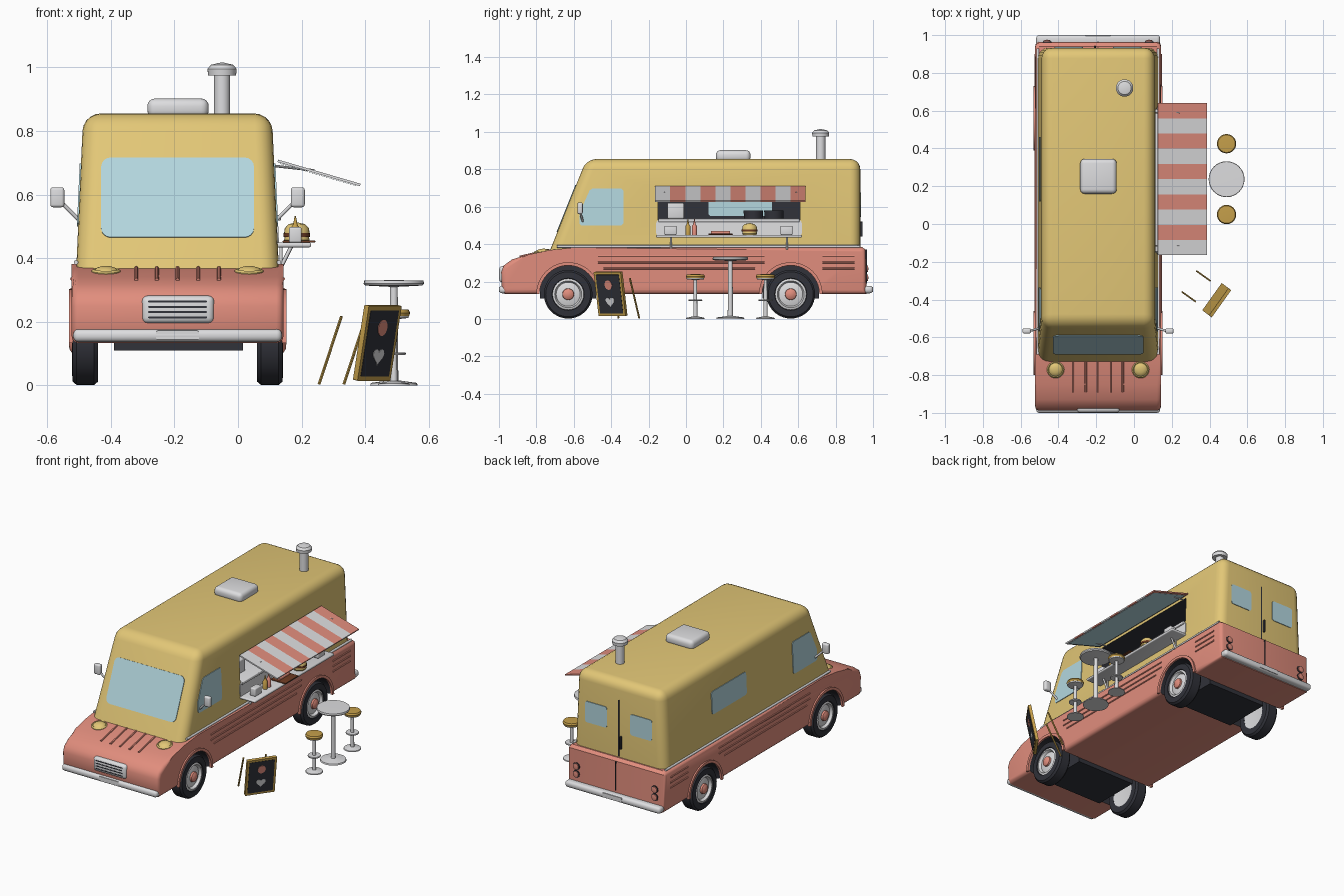
import bpy, bmesh, math
from mathutils import Vector, Matrix

if "Cube" in bpy.data.objects:
    bpy.data.objects.remove(bpy.data.objects["Cube"])

CX = -0.19  # centre line of the van


def mat(name, r, g, b):
    m = bpy.data.materials.new(name)
    m.diffuse_color = [(c / 255) ** 2.2 for c in (r, g, b)] + [1]
    m.use_nodes = True
    m.node_tree.nodes["Principled BSDF"].inputs["Base Color"].default_value = m.diffuse_color
    return m


PINK = mat("coral_pink", 224, 140, 124)
YELLOW = mat("mustard_yellow", 226, 198, 118)
GREY = mat("light_grey", 220, 220, 222)
GLASS = mat("pale_blue_glass", 178, 214, 222)
DARK = mat("charcoal", 52, 53, 60)
GOLD = mat("golden_wood", 196, 158, 76)
BROWN = mat("brown", 110, 62, 40)


def finish(bm, name, *mats, angle=35):
    bmesh.ops.remove_doubles(bm, verts=bm.verts, dist=1e-5)
    bmesh.ops.recalc_face_normals(bm, faces=bm.faces)
    me = bpy.data.meshes.new(name)
    bm.to_mesh(me)
    bm.free()
    for m in mats:
        me.materials.append(m)
    ob = bpy.data.objects.new(name, me)
    bpy.context.collection.objects.link(ob)
    smooth(ob, angle)
    return ob


def smooth(ob, angle=35):
    ob.data.polygons.foreach_set("use_smooth", [True] * len(ob.data.polygons))
    ob.data.set_sharp_from_angle(angle=math.radians(angle))


def box(name, lo, hi, m, bevel=0, seg=3):
    bm = bmesh.new()
    bmesh.ops.create_cube(bm, size=1)
    for v in bm.verts:
        v.co = [(a + b) / 2 + c * (b - a) for a, b, c in zip(lo, hi, v.co)]
    if bevel:
        bmesh.ops.bevel(bm, geom=bm.edges[:], offset=bevel, segments=seg, profile=0.5, affect='EDGES')
    return finish(bm, name, m)


def rod(name, a, b, r, m, seg=12):
    a, b = Vector(a), Vector(b)
    bm = bmesh.new()
    rot = (b - a).to_track_quat('Z', 'Y').to_matrix().to_4x4()
    bmesh.ops.create_cone(bm, cap_ends=True, segments=seg, radius1=r, radius2=r,
                          depth=(b - a).length, matrix=Matrix.Translation((a + b) / 2) @ rot)
    return finish(bm, name, m)


def lathe(name, prof, loc, m, axis=(0, 0, 1), seg=32):
    """Spin (radius, height) pairs around an axis."""
    bm = bmesh.new()
    rings = [[bm.verts.new((r * math.cos(t), r * math.sin(t), h)) for t in
              [2 * math.pi * i / seg for i in range(seg)]] for r, h in prof]
    for p, q in zip(rings, rings[1:]):
        for i in range(seg):
            j = (i + 1) % seg
            bm.faces.new((p[i], p[j], q[j], q[i]))
    rot = Vector(axis).to_track_quat('Z', 'Y').to_matrix().to_4x4()
    bm.transform(Matrix.Translation(loc) @ rot)
    return finish(bm, name, m)


def plate(name, pts, o, u, v, depth, m, back=0.004):
    """Thin slab with a 2D outline laid on the plane o + u, v."""
    o, u, v = Vector(o), Vector(u), Vector(v)
    n = u.cross(v).normalized()
    bm = bmesh.new()
    f = bm.faces.new([bm.verts.new(o + u * x + v * y - n * back) for x, y in pts])
    r = bmesh.ops.extrude_face_region(bm, geom=[f])
    for e in r["geom"]:
        if isinstance(e, bmesh.types.BMVert):
            e.co += n * (depth + back)
    return finish(bm, name, m)


def rr(w, h, r=0.02, cx=0, cy=0):
    """Rounded rectangle outline."""
    out = []
    for k, (sx, sy) in enumerate([(1, 1), (-1, 1), (-1, -1), (1, -1)]):
        for i in range(5):
            t = math.pi / 2 * (k + i / 4)
            out.append((cx + sx * (w / 2 - r) + r * math.cos(t), cy + sy * (h / 2 - r) + r * math.sin(t)))
    return out


def oval(w, h, cx=0, cy=0, n=20):
    return [(cx + w * math.cos(2 * math.pi * i / n), cy + h * math.sin(2 * math.pi * i / n)) for i in range(n)]


def cut(ob, cutter):
    """Subtract a cutter whose walls take the second material slot."""
    cutter.data.materials.clear()
    for m in ob.data.materials:
        cutter.data.materials.append(m)
    for p in cutter.data.polygons:
        p.material_index = 1
    mod = ob.modifiers.new("cut", 'BOOLEAN')
    mod.operation, mod.solver, mod.object = 'DIFFERENCE', 'EXACT', cutter
    bpy.context.view_layer.objects.active = ob
    bpy.ops.object.modifier_apply(modifier="cut")
    bpy.data.objects.remove(cutter)
    smooth(ob)


# Lower body: side profile pulled across the width, rounded along both sides
prof = [(-0.97, 0.133), (-0.985, 0.16), (-0.988, 0.25), (-0.975, 0.285), (-0.93, 0.318), (-0.85, 0.342),
        (-0.73, 0.368), (-0.6, 0.382), (0.94, 0.385), (0.96, 0.37), (0.965, 0.133)]
bm = bmesh.new()
sides = [[bm.verts.new((x, y, z)) for y, z in prof] for x in (CX - 0.333, CX + 0.333)]
caps = [bm.faces.new(s) for s in sides]
for i in range(len(prof)):
    j = (i + 1) % len(prof)
    bm.faces.new((sides[0][i], sides[0][j], sides[1][j], sides[1][i]))
bmesh.ops.bevel(bm, geom=list({e for f in caps for e in f.edges}), offset=0.022, segments=3,
                profile=0.5, affect='EDGES')
lower = finish(bm, "lower_body", PINK, DARK)

# Upper body: tapered box with a raked front
half = lambda z: 0.335 - 0.045 * z
bm = bmesh.new()
bmesh.ops.create_cube(bm, size=2)
for v in bm.verts:
    z = 0.855 if v.co.z > 0 else 0.36
    y = 0.932 if v.co.y > 0 else -0.73 + 0.4 * (z - 0.36)
    v.co = (CX + half(z) * v.co.x, y, z)
edges = [e for e in bm.edges if max(v.co.z for v in e.verts) > 0.5]
bmesh.ops.bevel(bm, geom=edges, offset=0.055, segments=5, profile=0.5, affect='EDGES')
upper = finish(bm, "upper_body", YELLOW, DARK)
cut(upper, box("hatch_cutter", (-0.47, -0.15, 0.52), (0.3, 0.61, 0.695), DARK))

# Wheels, arches and wheel wells
for y, end in ((-0.63, "front"), (0.56, "rear")):
    cut(lower, rod("arch_cutter", (-0.7, y, 0.13), (0.4, y, 0.13), 0.155, DARK, 40))
    box(end + "_wheel_well", (-0.39, y - 0.15, 0.11), (0.015, y + 0.15, 0.29), DARK)
    for s in (-1, 1):
        ax, c = (s, 0, 0), (CX + s * 0.29, y, 0.132)
        lathe(end + "_tyre", [(0.082, -0.04), (0.12, -0.04), (0.13, -0.028), (0.13, 0.028), (0.12, 0.04),
                              (0.086, 0.042), (0.08, 0.03)], c, DARK, ax, 40)
        lathe(end + "_rim", [(0, -0.03), (0.083, -0.038), (0.084, 0.036), (0.072, 0.04), (0.064, 0.024),
                             (0.045, 0.03), (0, 0.034)], c, GREY, ax)
        lathe(end + "_hub", [(0.032, 0.025), (0.03, 0.042), (0.018, 0.05), (0, 0.052)], c, PINK, ax, 20)
        # half-ring lip above the wheel
        ring = [(r * math.cos(t), r * math.sin(t)) for r, k in ((0.17, 1), (0.153, -1))
                for t in [math.pi * (i / 20 if k > 0 else 1 - i / 20) for i in range(21)]]
        plate(end + "_arch_lip", ring, (CX + s * 0.333, y, 0.133), (0, s, 0), (0, 0, 1), 0.009, PINK)

# Side ribs, trim, cab windows and mirrors
for s in (-1, 1):
    x = CX + s * 0.333
    for z in (0.27, 0.302, 0.335):
        a, b = (-0.44, 0.37) if z < 0.3 else (-0.47, 0.42)
        for y0, y1 in ((a, b), (0.73, 0.9)):
            rod("side_rib", (x, y0, z), (x, y1, z), 0.005, PINK, 8)
    rod("side_trim", (CX + s * 0.319, -0.69, 0.387), (CX + s * 0.319, 0.93, 0.387), 0.007, GREY)
    o, u, v = (CX + s * 0.335, 0, 0), (0, s, 0), (-s * 0.045, 0, 1)
    win = [(-0.57, 0.51), (-0.56, 0.5), (-0.345, 0.5), (-0.335, 0.51), (-0.335, 0.685), (-0.345, 0.697),
           (-0.5, 0.697), (-0.515, 0.688), (-0.57, 0.565)]
    plate("cab_window", [(s * a, b) for a, b in win], o, u, v, 0.004, GLASS)
    if s < 0:
        plate("kitchen_window", rr(0.34, 0.14, 0.015, -0.29, 0.62), o, u, v, 0.004, GLASS)
    rod("mirror_arm", (CX + s * 0.305, -0.55, 0.515), (CX + s * 0.365, -0.567, 0.575), 0.006, GREY)
    mx = CX + s * 0.378
    box("mirror", (mx - 0.022, -0.58, 0.56), (mx + 0.022, -0.552, 0.623), GREY, 0.009)
plate("kitchen_window_inside", rr(0.34, 0.14, 0.015, 0.29, 0.62), (-0.47, 0, 0), (0, 1, 0), (0, 0, 1), 0.004, GLASS)

# Windscreen, nose, grille, headlights
plate("windscreen", rr(0.48, 0.27, 0.03), (CX, -0.638, 0.59), (1, 0, 0), Vector((0, 0.4, 1)).normalized(), 0.004, GLASS)
box("grille", (-0.302, -0.999, 0.195), (-0.075, -0.95, 0.282), GREY, 0.018)
for i in range(4):
    z = 0.214 + 0.0165 * i
    plate("grille_slot", rr(0.185, 0.006, 0.003), (CX, -0.999, z), (1, 0, 0), (0, 0, 1), 0.001, DARK)
for i in range(5):
    x = CX + 0.065 * (i - 2)
    rod("hood_rib", (x, -0.89, 0.332), (x, -0.73, 0.369), 0.006, PINK, 8)
for s in (-1, 1):
    c = (CX + s * 0.225, -0.77, 0.354)
    lathe("headlight", [(0.046, -0.02), (0.046, 0.006), (0.04, 0.012), (0.036, 0.009), (0.03, 0.015),
                        (0.015, 0.02), (0, 0.021)], c, YELLOW, (0, -0.15, 1), 24)

# Bumpers and number plates
for name, y0, y1, py, d in (("front", -1.0, -0.935, -0.999, 1), ("rear", 0.945, 1.0, 0.999, -1)):
    box(name + "_bumper", (CX - 0.328, y0, 0.137), (CX + 0.328, y1, 0.177), GREY, 0.016)
    plate(name + "_number_plate", rr(0.135, 0.028, 0.005), (CX, py, 0.158), (d, 0, 0), (0, 0, 1), 0.001, GREY)

# Rear doors and tail lights
for s in (-1, 1):
    plate("rear_window", rr(0.15, 0.13, 0.015), (CX + s * 0.155, 0.932, 0.61), (-1, 0, 0), (0, 0, 1), 0.004, GLASS)
    for z in (0.22, 0.268):
        c = (CX + s * 0.27, 0.962, z)
        lathe("tail_light_rim", [(0.023, 0), (0.023, 0.005), (0, 0.005)], c, DARK, (0, 1, 0), 20)
        lathe("tail_light", [(0.019, 0), (0.018, 0.01), (0, 0.014)], c, PINK, (0, 1, 0), 20)
box("upper_door_seam", (CX - 0.003, 0.92, 0.39), (CX + 0.003, 0.934, 0.74), DARK)
box("lower_door_seam", (CX - 0.002, 0.95, 0.19), (CX + 0.002, 0.967, 0.37), DARK)
box("door_handle", (CX - 0.022, 0.925, 0.44), (CX - 0.012, 0.944, 0.52), DARK, 0.003)

# Roof vent and chimney
box("roof_vent", (-0.285, 0.16, 0.84), (-0.092, 0.345, 0.902), GREY, 0.024, 4)
lathe("chimney", [(0.025, 0.84), (0.025, 0.975), (0.044, 0.975), (0.046, 0.995), (0.035, 1.008), (0, 1.016)],
      (-0.05, 0.72, 0), GREY)

# Striped awning with a blue underside
o, v = Vector((0.125, 0, 0.706)), Vector((0.26, 0, -0.076)).normalized()
for i in range(10):
    y = -0.165 + 0.0805 * i
    plate("awning_stripe", [(-y, 0), (-y - 0.0805, 0), (-y - 0.0805, 0.27), (-y, 0.27)], o, (0, -1, 0), -v * -1,
          0.004, PINK if i % 2 else GREY)
plate("awning_lining", rr(0.78, 0.25, 0.01, -0.237, 0.135), o, (0, -1, 0), v, -0.006, GLASS, 0.007)
for y in (-0.115, 0.59):
    rod("awning_strut", (0.115, y, 0.69), (0.24, y, 0.676), 0.004, GREY, 8)

# Serving counter, shelf and brackets
plate("counter_panel", rr(0.78, 0.095, 0.025, 0.23, 0.485), (0.145, 0, 0), (0, 1, 0), (-0.045, 0, 1), 0.004, GREY, 0.02)
box("shelf", (0.115, -0.16, 0.434), (0.23, 0.62, 0.449), GREY, 0.006)
box("inner_counter", (-0.06, -0.148, 0.518), (0.135, 0.608, 0.536), GREY, 0.004)
for y in (-0.08, 0.54):
    rod("shelf_bracket", (0.135, y, 0.372), (0.168, y, 0.438), 0.006, GREY)
    rod("bracket_foot", (0.135, y, 0.37), (0.135, y, 0.44), 0.005, GREY)
    box("napkin_box", (0.16, y - 0.035, 0.449), (0.2, y + 0.03, 0.498), GREY, 0.006)
box("till", (-0.03, -0.1, 0.536), (0.06, -0.01, 0.62), GREY, 0.008)
for y in (0.36, 0.47):
    lathe("pan", [(0, 0.536), (0.05, 0.536), (0.052, 0.58), (0.044, 0.58), (0.042, 0.545), (0, 0.545)], (0.02, y, 0), DARK)

# Food and sauces
for y, m in ((0.01, GOLD), (0.045, PINK)):
    lathe("sauce_bottle", [(0, 0.449), (0.014, 0.449), (0.014, 0.495), (0.007, 0.505), (0.002, 0.533), (0, 0.533)],
          (0.18, y, 0), m, seg=16)
box("food_tray", (0.14, 0.12, 0.449), (0.243, 0.25, 0.456), BROWN, 0.003)
rod("sausage", (0.185, 0.135, 0.461), (0.185, 0.235, 0.461), 0.01, PINK)
for name, p, m in (("bun_base", [(0, 0), (0.036, 0), (0.04, 0.008), (0.038, 0.018), (0, 0.018)], YELLOW),
                   ("patty", [(0, 0.018), (0.042, 0.018), (0.042, 0.03), (0, 0.03)], BROWN),
                   ("bun_top", [(0, 0.03), (0.04, 0.03), (0.038, 0.045), (0.026, 0.058), (0, 0.064)], YELLOW)):
    lathe(name, p, (0.185, 0.34, 0.449), m, seg=24)

# Table and stools
lathe("table", [(0, 0), (0.075, 0), (0.072, 0.008), (0.014, 0.016), (0.012, 0.31), (0.09, 0.314), (0.095, 0.32),
                (0.093, 0.33), (0, 0.331)], (0.49, 0.237, 0), GREY)
for y in (0.05, 0.425):
    lathe("stool_frame", [(0, 0), (0.05, 0), (0.048, 0.006), (0.011, 0.014), (0.009, 0.208), (0.045, 0.212),
                          (0.048, 0.22), (0, 0.22)], (0.49, y, 0), GREY)
    lathe("stool_footrest", [(0.008, 0.098), (0.036, 0.096), (0.038, 0.1), (0.036, 0.104), (0.008, 0.104)],
          (0.49, y, 0), GREY, seg=24)
    lathe("stool_seat", [(0, 0.218), (0.048, 0.218), (0.051, 0.228), (0.046, 0.238), (0, 0.24)], (0.49, y, 0), GOLD)

# Menu board leaning on loose back legs
u, v = Vector((0.58, 0.81, 0)), Vector((0.036, -0.027, 0.235)).normalized()
o = Vector((0.42, -0.39, 0.016)) + v * 0.12
plate("board_frame", rr(0.178, 0.24, 0.004), o, u, v, 0.009, GOLD, 0.009)
plate("board_face", rr(0.152, 0.212, 0.004), o, u, v, 0.0105, DARK)
plate("board_ice", oval(0.024, 0.026, 0, 0.05), o, u, v, 0.0125, PINK)
heart = [(0.0018 * 16 * math.sin(t) ** 3, -0.04 + 0.0018 * (13 * math.cos(t) - 5 * math.cos(2 * t) - 2 * math.cos(3 * t)
          - math.cos(4 * t))) for t in [2 * math.pi * i / 28 for i in range(28)]]
plate("board_heart", heart, o, u, v, 0.0125, GREY)
for x, y in ((0.255, -0.36), (0.333, -0.25)):
    rod("board_leg", (x, y, 0.004), (x + 0.07, y - 0.05, 0.217), 0.005, GOLD, 6)
